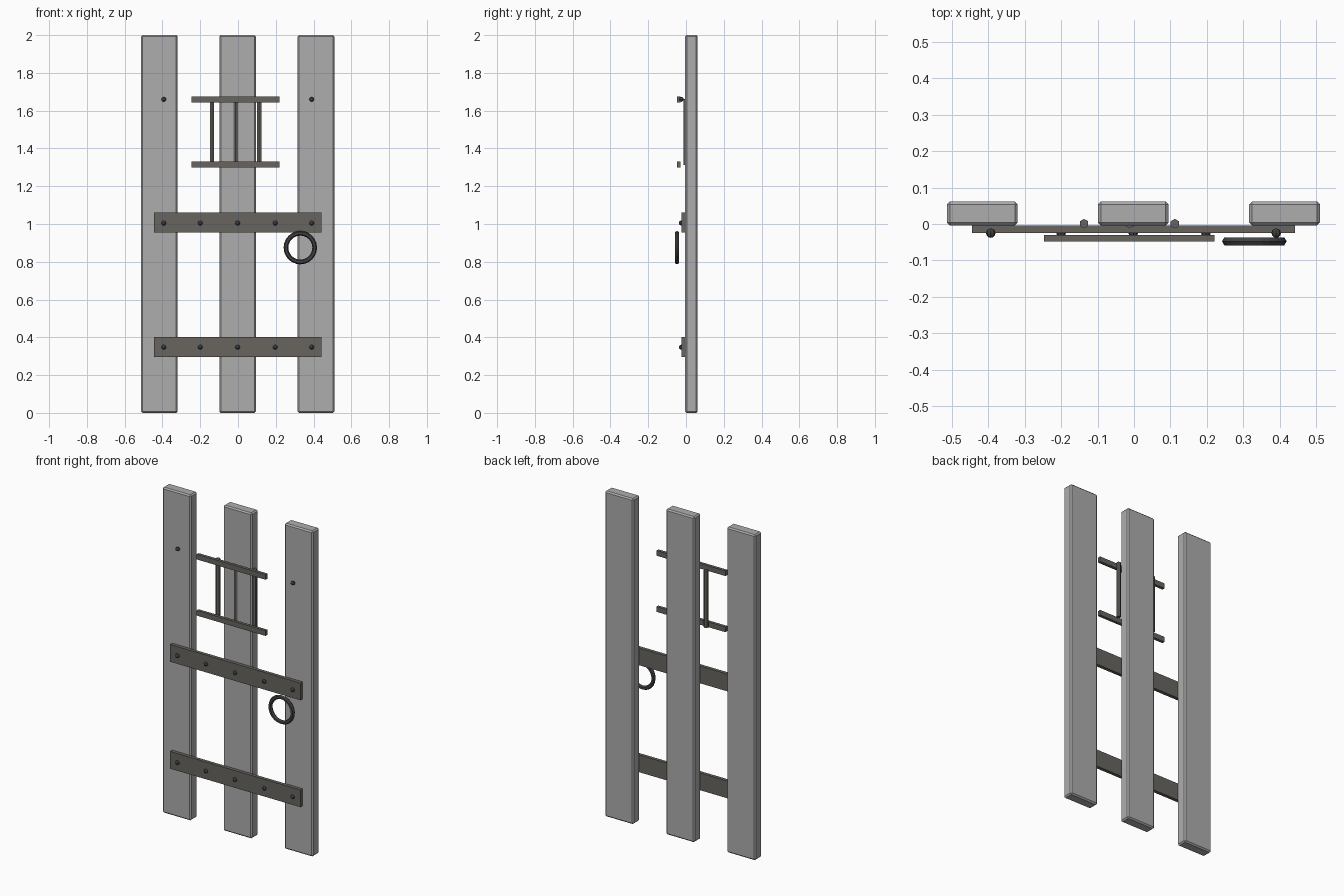
import bpy, bmesh, math
from mathutils import Matrix

if "Cube" in bpy.data.objects:
    bpy.data.objects.remove(bpy.data.objects["Cube"])


def material(name, rgb):
    m = bpy.data.materials.new(name)
    m.diffuse_color = (*rgb, 1)
    m.use_nodes = True
    m.node_tree.nodes["Principled BSDF"].inputs["Base Color"].default_value = m.diffuse_color
    return m


WOOD = material("weathered grey wood", (0.42, 0.42, 0.42))
STRAP = material("brown grey iron", (0.14, 0.13, 0.115))
IRON = material("dark iron", (0.055, 0.055, 0.057))


def finish(bm, name, mat):
    mesh = bpy.data.meshes.new(name)
    bm.to_mesh(mesh)
    bm.free()
    mesh.materials.append(mat)
    ob = bpy.data.objects.new(name, mesh)
    bpy.context.collection.objects.link(ob)
    return ob


def box(name, x, y, z, mat, bevel=0):
    """Box from (min, max) ranges, optionally chamfered."""
    bm = bmesh.new()
    bmesh.ops.create_cube(bm, size=1)
    for v in bm.verts:
        v.co = [r[0] if c < 0 else r[1] for c, r in zip(v.co, (x, y, z))]
    if bevel:
        bmesh.ops.bevel(bm, geom=bm.edges[:], offset=bevel, segments=1,
                        affect='EDGES')
    return finish(bm, name, mat)


def rivet(x, z):
    bm = bmesh.new()
    bmesh.ops.create_uvsphere(bm, u_segments=8, v_segments=6, radius=0.013,
                              matrix=Matrix.Translation((x, -0.025, z))
                              @ Matrix.Rotation(math.pi / 2, 4, 'X'))
    finish(bm, "rivet", IRON)


# Three upright planks
for x in (-0.416, -0.002, 0.413):
    box("plank", (x - 0.097, x + 0.097), (-0.004, 0.062), (0, 2), WOOD, 0.008)

# Two cross straps with rivets
for z in (0.35, 1.007):
    box("cross_strap", (-0.444, 0.442), (-0.025, -0.004),
        (z - 0.053, z + 0.053), STRAP)
    for x in (-0.393, -0.2, -0.002, 0.197, 0.39):
        rivet(x, z - 0.002)

# Lone rivets on the outer planks
for x in (-0.393, 0.39):
    rivet(x, 1.66)

# Window grille: flat bars with hexagonal uprights behind
for z in (1.315, 1.66):
    box("grille_flat_bar", (-0.247, 0.221), (-0.048, -0.03),
        (z - 0.016, z + 0.016), STRAP)
for x in (-0.137, -0.012, 0.112):
    bm = bmesh.new()
    bmesh.ops.create_cone(bm, cap_ends=True, segments=6, radius1=0.013,
                          radius2=0.013, depth=0.35,
                          matrix=Matrix.Translation((x, 0.001, 1.487)))
    finish(bm, "grille_upright", STRAP)

# Pull ring: hexagonal section swept around the y axis
bm = bmesh.new()
N, M = 24, 6
rings = []
for i in range(N):
    a = 2 * math.pi * i / N
    ring = []
    for j in range(M):
        b = 2 * math.pi * j / M
        r = 0.076 + 0.0125 * math.cos(b)
        ring.append(bm.verts.new((0.33 + r * math.cos(a),
                                  -0.0475 + 0.0125 * math.sin(b),
                                  0.875 + r * math.sin(a))))
    rings.append(ring)
for i in range(N):
    p, q = rings[i], rings[(i + 1) % N]
    for j in range(M):
        k = (j + 1) % M
        bm.faces.new((p[j], p[k], q[k], q[j]))
bmesh.ops.recalc_face_normals(bm, faces=bm.faces[:])
finish(bm, "pull_ring", IRON)
